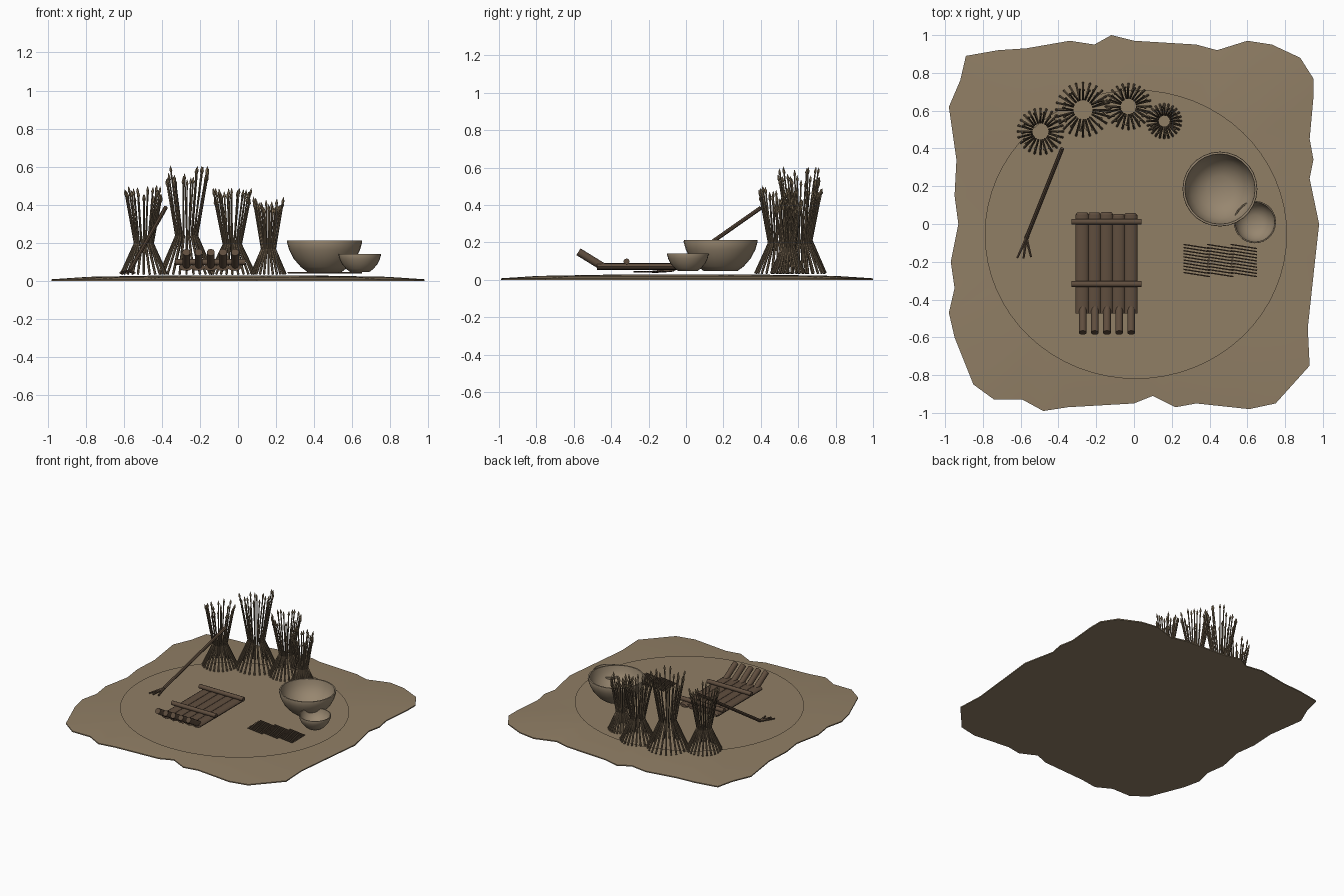
import bpy, bmesh, math, random
from mathutils import Vector, Matrix

random.seed(4)
cube = bpy.data.objects.get("Cube")
if cube:
    bpy.data.objects.remove(cube, do_unlink=True)


def material(name, rgb):
    m = bpy.data.materials.new(name)
    m.use_nodes = True
    m.diffuse_color = (*rgb, 1)
    m.node_tree.nodes["Principled BSDF"].inputs["Base Color"].default_value = (*rgb, 1)
    return m


EARTH = material("earth tan", (0.28, 0.21, 0.13))
CLAY = material("pale clay", (0.31, 0.24, 0.16))
WOOD = material("dark wood", (0.115, 0.075, 0.048))
STRAW = material("brown straw", (0.16, 0.115, 0.07))
GRAIN = material("grain", (0.26, 0.19, 0.11))


def finish(name, bm, mat, smooth=True):
    """Turn a bmesh into a named object."""
    mesh = bpy.data.meshes.new(name)
    bm.to_mesh(mesh)
    bm.free()
    mesh.materials.append(mat)
    obj = bpy.data.objects.new(name, mesh)
    bpy.context.collection.objects.link(obj)
    if smooth:
        bpy.ops.object.select_all(action='DESELECT')
        obj.select_set(True)
        bpy.context.view_layer.objects.active = obj
        bpy.ops.object.shade_smooth_by_angle(angle=math.radians(40))
    return obj


def rod(bm, start, end, r1, r2=None, sides=6, flat=1.0):
    """Add a capped rod between two points; flat squashes its cross-section."""
    a, b = Vector(start), Vector(end)
    d = b - a
    turn = d.to_track_quat('Z', 'Y').to_matrix().to_4x4()
    squash = Matrix.Diagonal((1, flat, 1, 1))
    bmesh.ops.create_cone(bm, cap_ends=True, segments=sides, radius1=r1,
                          radius2=r1 if r2 is None else r2, depth=d.length,
                          matrix=Matrix.Translation((a + b) / 2) @ turn @ squash)


def polar(cx, cy, r, angle, z):
    return Vector((cx + r * math.cos(angle), cy + r * math.sin(angle), z))


# Ragged ground patch, gently domed
OUTLINE = [
    (-.89, .89), (-.72, .92), (-.57, .93), (-.34, .97), (-.21, .95), (-.12, 1), (0, .97),
    (.33, .95), (.44, .92), (.6, .97), (.73, .95), (.88, .88), (.95, .77), (.95, .67),
    (.93, .45), (.95, .34), (.93, .24), (.98, 0), (.96, -.18), (.92, -.55), (.93, -.75),
    (.75, -.95), (.61, -.98), (.33, -.95), (.22, -.97), (.1, -.91), (0, -.95),
    (-.35, -.97), (-.48, -.99), (-.59, -.93), (-.74, -.93), (-.85, -.85), (-.95, -.6),
    (-.98, -.47), (-.95, -.34), (-.97, -.2), (-.93, 0), (-.95, .15), (-.94, .34),
    (-.98, .62), (-.92, .76)]
bm = bmesh.new()
rings = []
for scale, z in ((1, 0), (1, .008), (.8, .021), (.4, .028)):
    rings.append([bm.verts.new((x * scale, y * scale, z)) for x, y in OUTLINE])
count = len(OUTLINE)
for low, high in zip(rings, rings[1:]):
    for i in range(count):
        j = (i + 1) % count
        bm.faces.new((low[i], low[j], high[j], high[i]))
bm.faces.new(rings[0])
bm.faces.new(rings[-1])
bmesh.ops.recalc_face_normals(bm, faces=bm.faces)
finish("ground_patch", bm, EARTH)

# Flat trodden clearing
bm = bmesh.new()
bmesh.ops.create_circle(bm, cap_ends=True, segments=64, radius=1,
                        matrix=Matrix.Translation((.01, -.055, .034)) @ Matrix.Diagonal((.8, .765, 1, 1)))
finish("clearing", bm, EARTH)


# Sheaves: splayed feet, narrow waist, spreading stalks with grain heads
def sheaf(name, cx, cy, base, waist, spread, mid, top, stalks=24):
    legs, heads = bmesh.new(), bmesh.new()
    for i in range(stalks):
        a = math.tau * i / stalks
        foot = polar(cx, cy, base, a, .034)
        neck = polar(cx, cy, waist, a + random.uniform(-.06, .06), mid)
        f = random.uniform(.7, .93)
        tip = polar(cx, cy, waist + (spread - waist) * f, a + random.uniform(-.1, .1),
                    mid + (top - mid) * f)
        rod(legs, foot, neck, .0065)
        rod(legs, neck, tip, .0055, .004)
        way = (tip - neck).normalized()
        rod(heads, tip - way * .008, tip + way * .008, .003, .008)
        rod(heads, tip + way * .008, tip + way * .032, .008, .001)
    finish(name + "_stalks", legs, STRAW)
    finish(name + "_grain", heads, GRAIN)


sheaf("left_end_sheaf", -.495, .49, .12, .047, .105, .195, .5)
sheaf("tall_sheaf", -.27, .605, .142, .055, .12, .235, .6)
sheaf("middle_sheaf", -.03, .622, .12, .045, .105, .19, .48)
sheaf("small_sheaf", .16, .545, .09, .034, .08, .165, .43)


# Bowls turned from a closed wall profile
def bowl(name, cx, cy, radius, z, height, sides=28):
    outer = [(0, 0), (.45, 0), (.63, .16), (.82, .42), (.94, .7), (1, .95), (.99, 1)]
    inner = [(.94, 1), (.9, .76), (.78, .5), (.58, .27), (.35, .15), (0, .1)]
    bm = bmesh.new()
    verts = [bm.verts.new((r * radius, 0, h * height)) for r, h in outer + inner]
    edges = [bm.edges.new(pair) for pair in zip(verts, verts[1:])]
    bmesh.ops.spin(bm, geom=verts + edges, cent=(0, 0, 0), axis=(0, 0, 1),
                   angle=math.tau, steps=sides, use_duplicate=False)
    bmesh.ops.remove_doubles(bm, verts=bm.verts, dist=.0005)
    bmesh.ops.recalc_face_normals(bm, faces=bm.faces)
    finish(name, bm, CLAY).location = (cx, cy, z)


bowl("large_bowl", .455, .185, .198, .046, .166)
bowl("small_bowl", .64, .01, .112, .046, .096)

# Log sledge: squashed deck logs, two lashing bars and raised front slats
deck, slats = bmesh.new(), bmesh.new()
for i in range(5):
    x = -.274 + i * .064
    end = random.uniform(.052, .064)
    rod(deck, (x, -.475, .071), (x, end - .012, .071), .036, sides=12, flat=.5)
    rod(deck, (x, end - .012, .071), (x, end, .071), .036, .025, sides=12, flat=.5)
    rod(slats, (x + .003, -.445, .07), (x + .003, -.575, .15), .021, sides=10)
finish("sledge_deck", deck, WOOD)
finish("sledge_front_slats", slats, WOOD)
bars = bmesh.new()
for y in (.012, -.318):
    rod(bars, (-.33, y, .098), (.04, y, .098), .016, sides=10)
finish("sledge_crossbars", bars, WOOD)

# Leaning hay fork
fork = bmesh.new()
socket = Vector((-.57, -.075, .052))
rod(fork, socket, (-.38, .4, .385), .011, sides=8)
for x, y in ((-.618, -.18), (-.585, -.182), (-.545, -.175)):
    rod(fork, socket, (x, y, .042), .009, .006)
finish("hay_fork", fork, WOOD)

# Woven reed strip: three staggered columns of slanted reeds
reeds = bmesh.new()
for column in range(3):
    for row in range(10):
        x = .262 + column * .125
        y = -.108 - row * .0165
        rod(reeds, (x, y, .043), (x + .14, y - .022, .043), .004)
finish("reed_strip", reeds, WOOD)
